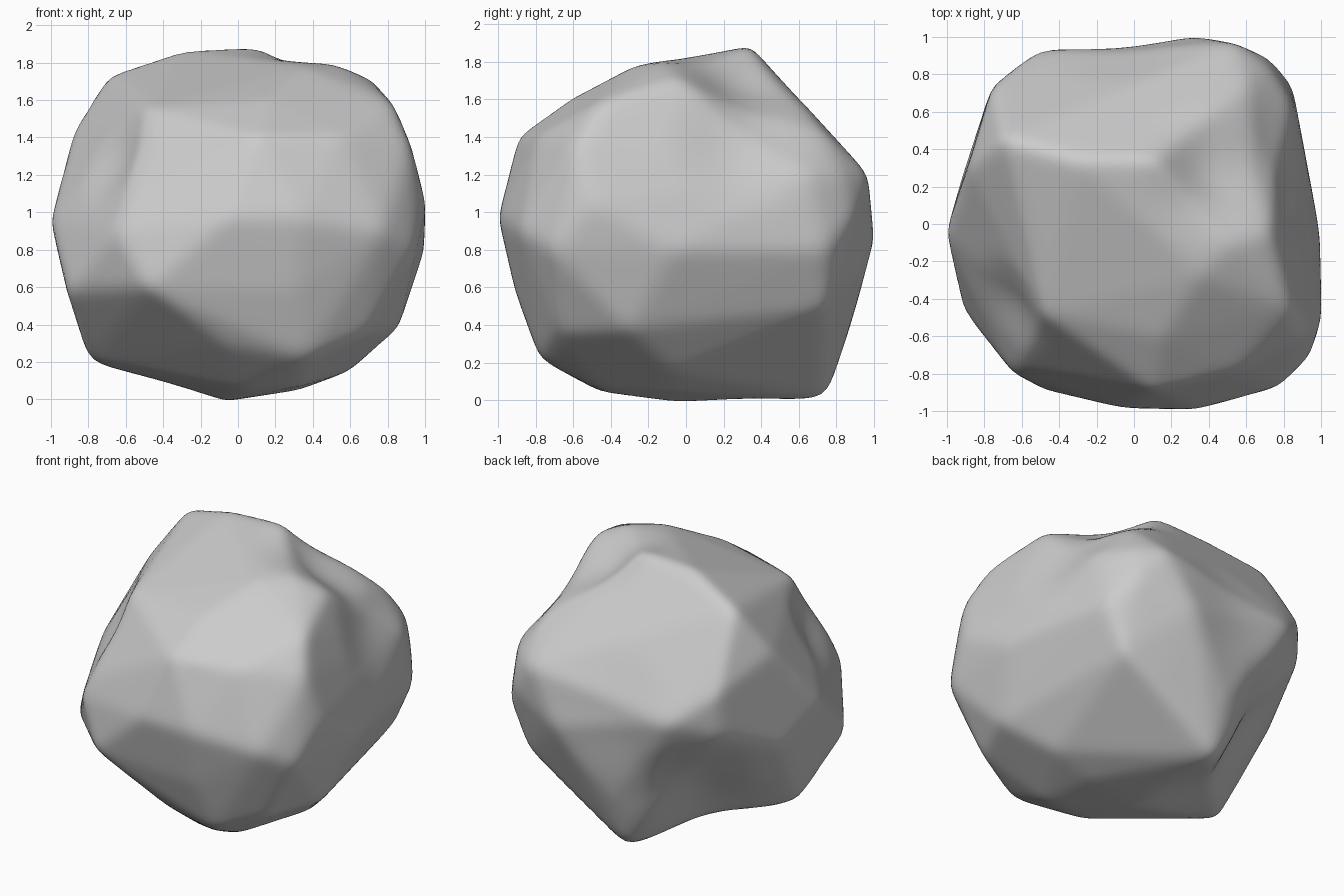
import bpy
import bmesh
from mathutils import Vector
from mathutils.bvhtree import BVHTree

default_cube = bpy.data.objects.get("Cube")
if default_cube:
    bpy.data.objects.remove(default_cube, do_unlink=True)

# Corners of the boulder, from the underside to the crown
CORNERS = [
    # underside ridge and its spur at the back
    (-.06, -.06, 0), (-.05, .74, .01), (.03, -.45, .05), (.33, -.47, .08),
    (.33, -.06, .06), (.6, -.06, .16),
    # lower flanks
    (-.79, -.12, .21), (.36, -.77, .22), (-.06, -.74, .29), (.68, -.67, .36),
    (.85, -.3, .38), (.46, .75, .35), (-.04, .86, .38), (.7, .74, .5),
    (-.91, -.46, .58), (-.48, -.88, .6), (.3, -.9, .58),
    # waist
    (.99, -.06, .8), (.33, 1, .85), (.84, .74, .8), (.72, .88, .97),
    (-1, -.06, .97), (.33, -.99, .97), (-.06, -.98, .97), (.77, -.87, .9),
    (.94, -.7, .8), (-.65, -.79, .9), (-.91, .25, .75), (-.5, .93, 1.05),
    (-.76, .71, .97), (-.6, -.76, 1.03), (1, -.5, 1.05), (.54, .96, 1.2),
    # shoulders
    (.84, .64, 1.2), (.72, .83, 1.2), (-.75, .73, 1.25), (-.88, .3, 1.42),
    (.1, -.88, 1.4), (.55, -.78, 1.4), (.92, -.58, 1.37), (.83, -.45, 1.58),
    (.6, .74, 1.41), (-.48, -.48, 1.55), (.15, -.6, 1.6),
    # crown
    (.72, -.05, 1.7), (.52, -.1, 1.79), (.35, -.28, 1.77), (-.69, .45, 1.73),
    (-.3, .34, 1.86), (.11, .34, 1.88),
]

# Hollows: centre, reach, depth
HOLLOWS = [
    ((.78, .3, 1.35), .22, .05),
    ((.42, .26, 1.72), .22, .08),
    ((-.4, .34, .16), .25, .06),
    ((-.5, .65, .5), .24, .07),
    ((-.06, .97, 1), .25, .03),
    ((-.7, -.45, 1.3), .16, .04),
]


def make_hull(points, core, swell):
    """Return the tight skin around the swollen points as a search tree."""
    hull = bmesh.new()
    for point in points:
        hull.verts.new(core + (Vector(point) - core) * swell)
    bmesh.ops.convex_hull(hull, input=hull.verts)
    bmesh.ops.triangulate(hull, faces=hull.faces)
    tree = BVHTree.FromBMesh(hull)
    hull.free()
    return tree


def press_hollow(bm, core, centre, reach, depth):
    """Push the surface near a centre softly towards the core."""
    for vert in bm.verts:
        distance = (vert.co - Vector(centre)).length / reach
        if distance < 2:
            falloff = (1 - distance * distance / 4) ** 2
            vert.co += (core - vert.co).normalized() * depth * falloff


# Boulder body: a fine ball drawn onto the skin, hollowed and softened
core = Vector((0, 0, .94))
skin = make_hull(CORNERS, core, swell=1.01)
bm = bmesh.new()
bmesh.ops.create_icosphere(bm, subdivisions=6, radius=1)
for vert in bm.verts:
    direction = vert.co.normalized()
    hit = skin.ray_cast(core + direction * 3, -direction)[0]
    vert.co = hit if hit else core + direction
for hollow in HOLLOWS:
    press_hollow(bm, core, *hollow)
for step in range(4):
    bmesh.ops.smooth_vert(bm, verts=bm.verts, factor=.5,
                          use_axis_x=True, use_axis_y=True, use_axis_z=True)

mesh = bpy.data.meshes.new("boulder")
bm.to_mesh(mesh)
bm.free()
boulder = bpy.data.objects.new("boulder", mesh)
bpy.context.collection.objects.link(boulder)
for polygon in mesh.polygons:
    polygon.use_smooth = True

# Plain grey stone
stone = bpy.data.materials.new("grey stone")
stone.use_nodes = True
colour = (.6, .6, .6, 1)
stone.diffuse_color = colour
stone.node_tree.nodes["Principled BSDF"].inputs["Base Color"].default_value = colour
mesh.materials.append(stone)
